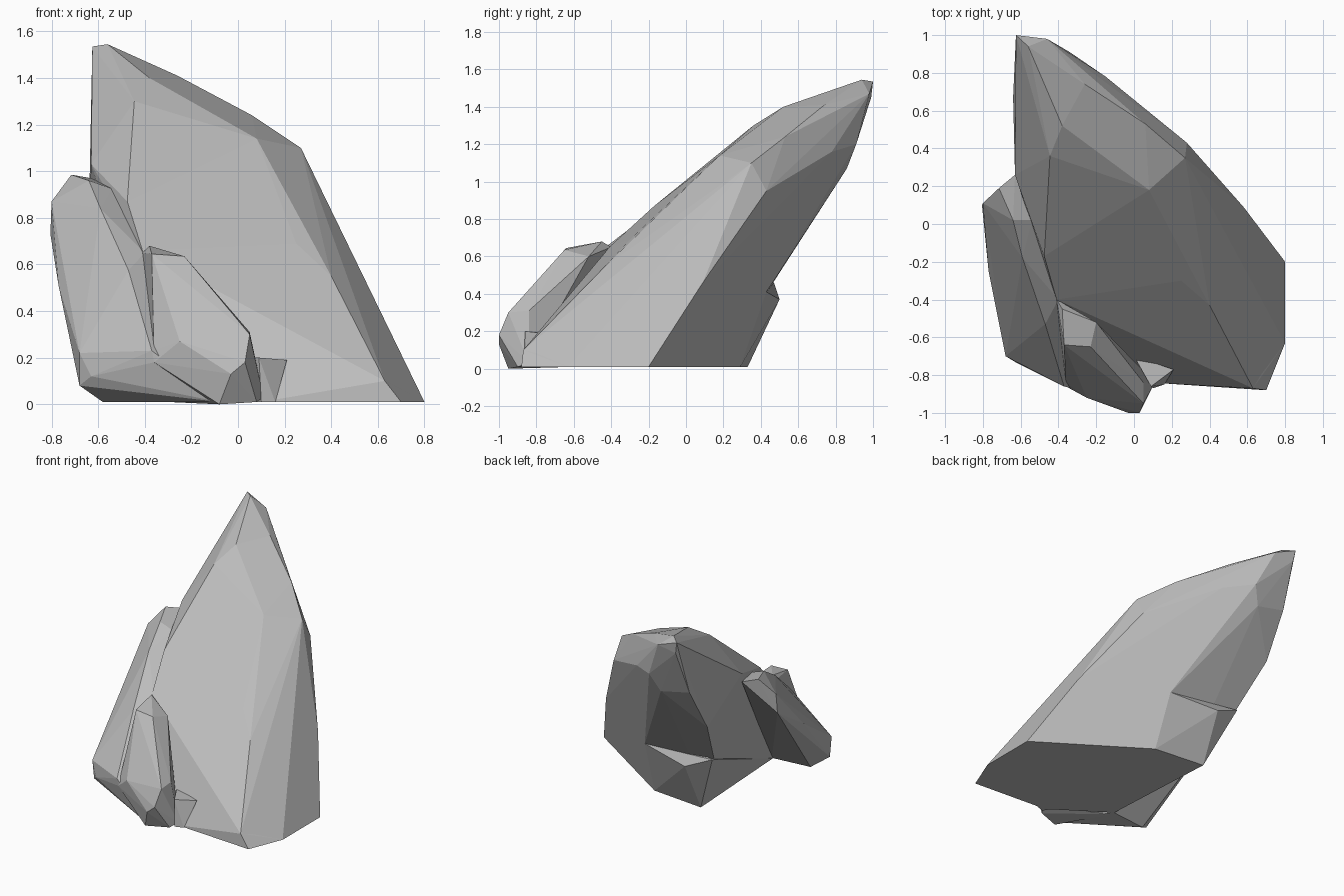
import bpy
import bmesh

# Start without the default cube
default_cube = bpy.data.objects.get("Cube")
if default_cube:
    bpy.data.objects.remove(default_cube, do_unlink=True)

# One stone colour for every piece
stone = bpy.data.materials.new("stone_grey")
stone.use_nodes = True
stone_colour = (.5, .5, .5, 1)
stone.diffuse_color = stone_colour
stone.node_tree.nodes["Principled BSDF"].inputs["Base Color"].default_value = stone_colour


def chiselled_rock(name, **corner_groups):
    """Wrap named groups of corners in a faceted, flat shaded convex stone."""
    bm = bmesh.new()
    for corners in corner_groups.values():
        for corner in corners:
            bm.verts.new(corner)
    hull = bmesh.ops.convex_hull(bm, input=bm.verts[:])
    # Drop corners that ended up inside the stone
    unused = [v for v in set(hull["geom_interior"] + hull["geom_unused"])
              if isinstance(v, bmesh.types.BMVert) and v.is_valid]
    bmesh.ops.delete(bm, geom=unused, context="VERTS")
    # Merge nearly coplanar triangles into broad facets
    bmesh.ops.dissolve_limit(bm, angle_limit=.03, verts=bm.verts[:], edges=bm.edges[:])
    bmesh.ops.recalc_face_normals(bm, faces=bm.faces[:])
    mesh = bpy.data.meshes.new(name)
    bm.to_mesh(mesh)
    bm.free()
    mesh.materials.append(stone)
    rock = bpy.data.objects.new(name, mesh)
    bpy.context.collection.objects.link(rock)
    return rock


# Corners shared by the leaning slab and its foot
front_foot = [(.7, -.88, .01), (.63, -.87, .1), (.1, -.84, .01), (-.3, -.57, .01)]
right_foot = [(.8, -.2, .01), (.8, -.63, .01), (.58, .09, .46)]

# Tall slab leaning towards the back
chiselled_rock(
    "leaning_slab",
    front_foot=front_foot,
    right_foot=right_foot,
    peak=[(-.625, 1, 1.535), (-.56, .94, 1.545), (-.46, .98, 1.47), (-.61, .99, 1.45)],
    front_ridge=[(.08, .18, 1.14), (.4, -.43, .55), (.25, -.3, .69), (.38, -.22, .68)],
    upper_edge=[(.27, .35, 1.1), (.06, .53, 1.24), (-.26, .74, 1.41), (-.38, .52, 1.4)],
    left_edge=[(-.445, .36, 1.3), (-.475, -.17, .87), (-.41, -.4, .66), (-.63, .26, 1.03)],
    right_edge=[(.46, .21, .64), (.28, .43, .95), (-.15, .78, 1.16), (-.34, .91, 1.2)],
    back_face=[(-.4, .86, 1.07), (-.63, .86, 1.12), (-.64, .67, .8)],
    back_notch=[(.03, .43, .41), (-.34, .44, .42), (-.54, .45, .46)],
)

# Foot of the slab, with the ledge that juts out behind it
chiselled_rock(
    "slab_foot",
    front_foot=front_foot,
    right_foot=right_foot,
    back_base=[(.05, .29, .01), (-.35, .33, .01)],
    back_ledge=[(.03, .43, .41), (-.34, .5, .37), (-.54, .47, .46)],
)

# Long shard resting against the right side of the slab
chiselled_rock(
    "side_shard",
    tip=[(-.715, .19, .985), (-.63, .26, .97), (-.54, .02, .925), (-.64, .02, .96)],
    outer_edge=[(-.8, .11, .87), (-.805, .1, .73), (-.77, -.25, .51), (-.68, -.7, .22)],
    inner_edge=[(-.59, -.18, .84), (-.47, -.53, .575), (-.4, -.4, .65), (-.37, -.86, .23)],
    toe=[(-.68, -.68, .08), (-.63, -.73, .12), (-.36, -.86, .18)],
    base=[(-.58, -.6, .01), (-.29, -.57, .01), (-.08, -.93, .01)],
)

# Short shard in front of the slab
chiselled_rock(
    "front_shard",
    tip=[(-.38, -.45, .68), (-.41, -.4, .65), (-.37, -.64, .645), (-.23, -.65, .635)],
    back=[(-.2, -.52, .6), (-.3, -.6, .01)],
    brow=[(-.36, -.84, .23), (-.25, -.92, .27), (.05, -.95, .3), (.05, -.84, .31)],
    nose=[(-.03, -1, .13), (.03, -1, .18), (-.36, -.86, .18)],
    base=[(-.08, -.95, 0), (.08, -.9, .01), (.11, -.84, .03)],
)

# Small chip wedged between the front shard and the slab
chiselled_rock(
    "wedged_chip",
    top=[(.09, -.86, .2), (.21, -.77, .19), (0, -.7, .2)],
    base=[(.16, -.85, .01), (.1, -.87, .01), (0, -.7, .01)],
)
